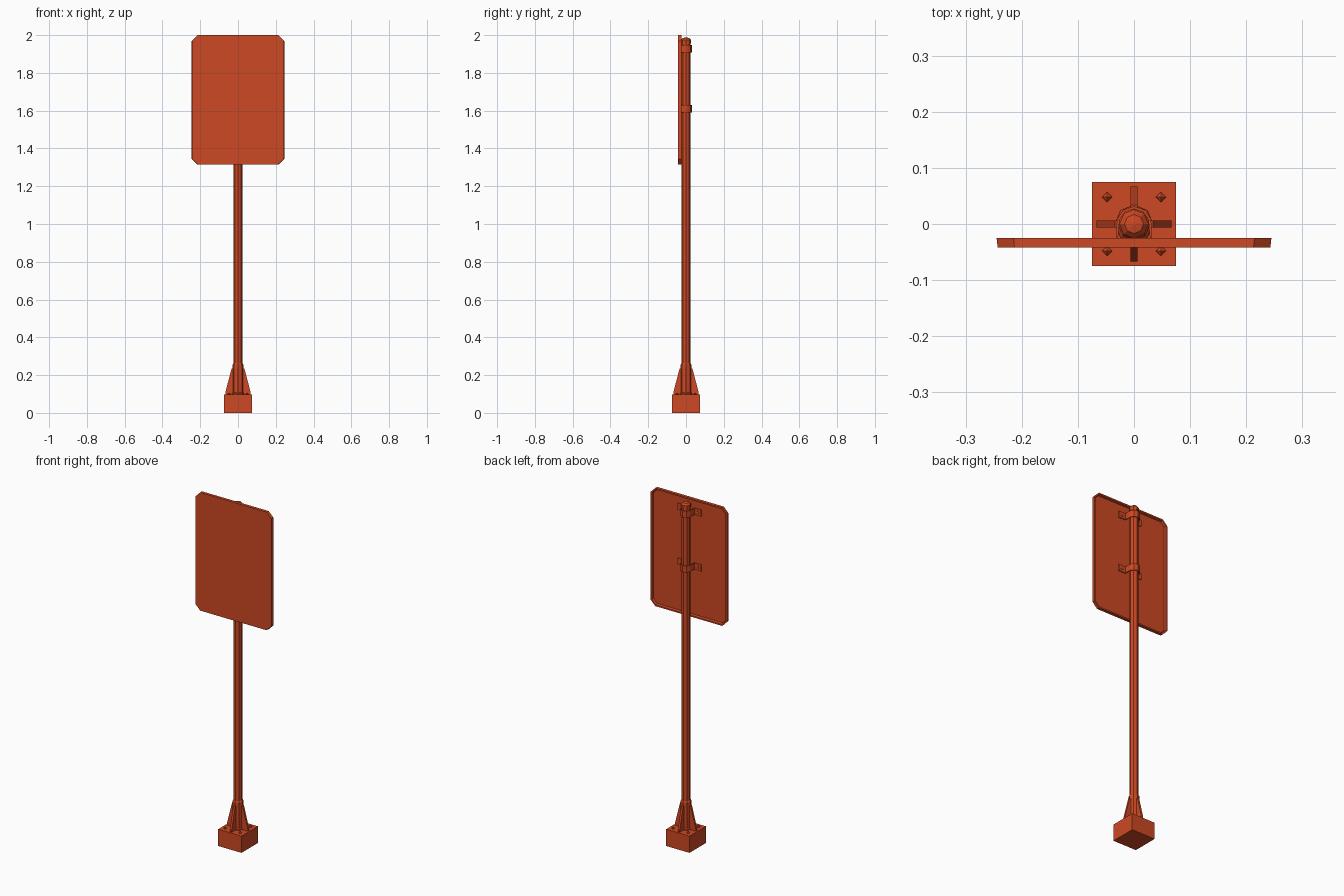
import bpy, bmesh
from math import pi, cos, sin
from mathutils import Matrix, Vector

cube = bpy.data.objects.get("Cube")
if cube:
    bpy.data.objects.remove(cube, do_unlink=True)

paint = bpy.data.materials.new("orange_red_paint")
paint.use_nodes = True
colour = (0.61, 0.065, 0.017, 1)
paint.diffuse_color = colour
paint.node_tree.nodes["Principled BSDF"].inputs["Base Color"].default_value = colour


def finish(name, bm):
    bmesh.ops.recalc_face_normals(bm, faces=bm.faces)
    mesh = bpy.data.meshes.new(name)
    bm.to_mesh(mesh)
    bm.free()
    mesh.materials.append(paint)
    ob = bpy.data.objects.new(name, mesh)
    bpy.context.collection.objects.link(ob)
    return ob


def lathe(name, profile, sides=8, at=(0, 0, 0), turn=None):
    """Stack of rings given as (radius, height), capped at both ends."""
    bm = bmesh.new()
    rings = [[bm.verts.new((r * cos(2 * pi * i / sides), r * sin(2 * pi * i / sides), z))
              for i in range(sides)] for r, z in profile]
    for a, b in zip(rings, rings[1:]):
        for i in range(sides):
            j = (i + 1) % sides
            bm.faces.new((a[i], a[j], b[j], b[i]))
    bm.faces.new(rings[0])
    bm.faces.new(rings[-1])
    m = Matrix.Translation(at) @ (turn or Matrix())
    bm.transform(m)
    return finish(name, bm)


def prism(name, points, depth, matrix=None):
    """Outline in x-z, extruded symmetrically along y."""
    bm = bmesh.new()
    face = bm.faces.new([bm.verts.new((x, -depth / 2, z)) for x, z in points])
    out = bmesh.ops.extrude_face_region(bm, geom=[face])
    moved = [v for v in out["geom"] if isinstance(v, bmesh.types.BMVert)]
    bmesh.ops.translate(bm, verts=moved, vec=(0, depth, 0))
    if matrix:
        bm.transform(matrix)
    return finish(name, bm)


# Footing block
prism("base_block", [(-.075, 0), (.075, 0), (.075, .097), (-.075, .097)], .15)

# Post, socket and cap
lathe("post", [(.024, .09), (.024, 1.965)])
lathe("post_socket", [(.034, .095), (.034, .103), (.029, .108), (.029, .255), (.025, .263)])
lathe("post_cap", [(.026, 1.955), (.026, 1.975), (.017, 1.985), (.002, 1.988)])

# Gussets and anchor bolts, four of each
for i in range(4):
    spin = Matrix.Rotation(i * pi / 2, 4, "Z")
    prism("gusset_%d" % (i + 1),
          [(.02, .095), (.067, .095), (.067, .108), (.034, .235), (.02, .235)], .012, spin)
    spot = spin @ Vector((.048, .048, 0))
    lathe("anchor_bolt_%d" % (i + 1), [(.009, .095), (.009, .101), (.001, .107)], 4, spot)

# Sign panel: chamfered tray, open at the back
bm = bmesh.new()
w, lo, hi, c = .243, 1.315, 2.0, .03
outline = [(w - c, lo), (w, lo + c), (w, hi - c), (w - c, hi),
           (c - w, hi), (-w, hi - c), (-w, lo + c), (c - w, lo)]
front = [bm.verts.new((x, -.042, z)) for x, z in outline]
back = [bm.verts.new((x * 1.008, -.025, z)) for x, z in outline]
bm.faces.new(front)
for i in range(len(front)):
    j = (i + 1) % len(front)
    bm.faces.new((front[i], front[j], back[j], back[i]))
rear = bm.faces.new(back)
bmesh.ops.recalc_face_normals(bm, faces=bm.faces)
bmesh.ops.inset_region(bm, faces=[rear], thickness=.009)
bmesh.ops.inset_region(bm, faces=[rear], thickness=.004)
for v in rear.verts:
    v.co.y = -.037
finish("sign_panel", bm)

# Straps around the post with bolted ears against the panel
half = [(.075, -.033), (.031, -.033), (.028, .008), (.018, .023)]
path = half + [(0, .029)] + [(-x, y) for x, y in reversed(half)]
lay_back = Matrix.Rotation(-pi / 2, 4, "X")
for label, z in (("lower", 1.61), ("upper", 1.928)):
    bm = bmesh.new()
    rows = [[bm.verts.new((x, y, z + s * .019)) for x, y in path] for s in (-1, 1)]
    for i in range(len(path) - 1):
        bm.faces.new((rows[0][i], rows[0][i + 1], rows[1][i + 1], rows[1][i]))
    strap = finish(label + "_strap", bm)
    mod = strap.modifiers.new("thickness", "SOLIDIFY")
    mod.thickness = .005
    mod.offset = 0
    for side, sign in (("left", 1), ("right", -1)):
        lathe("%s_%s_strap_bolt" % (label, side), [(.008, 0), (.008, .004), (.002, .006)],
              6, (sign * .055, -.032, z), lay_back)
